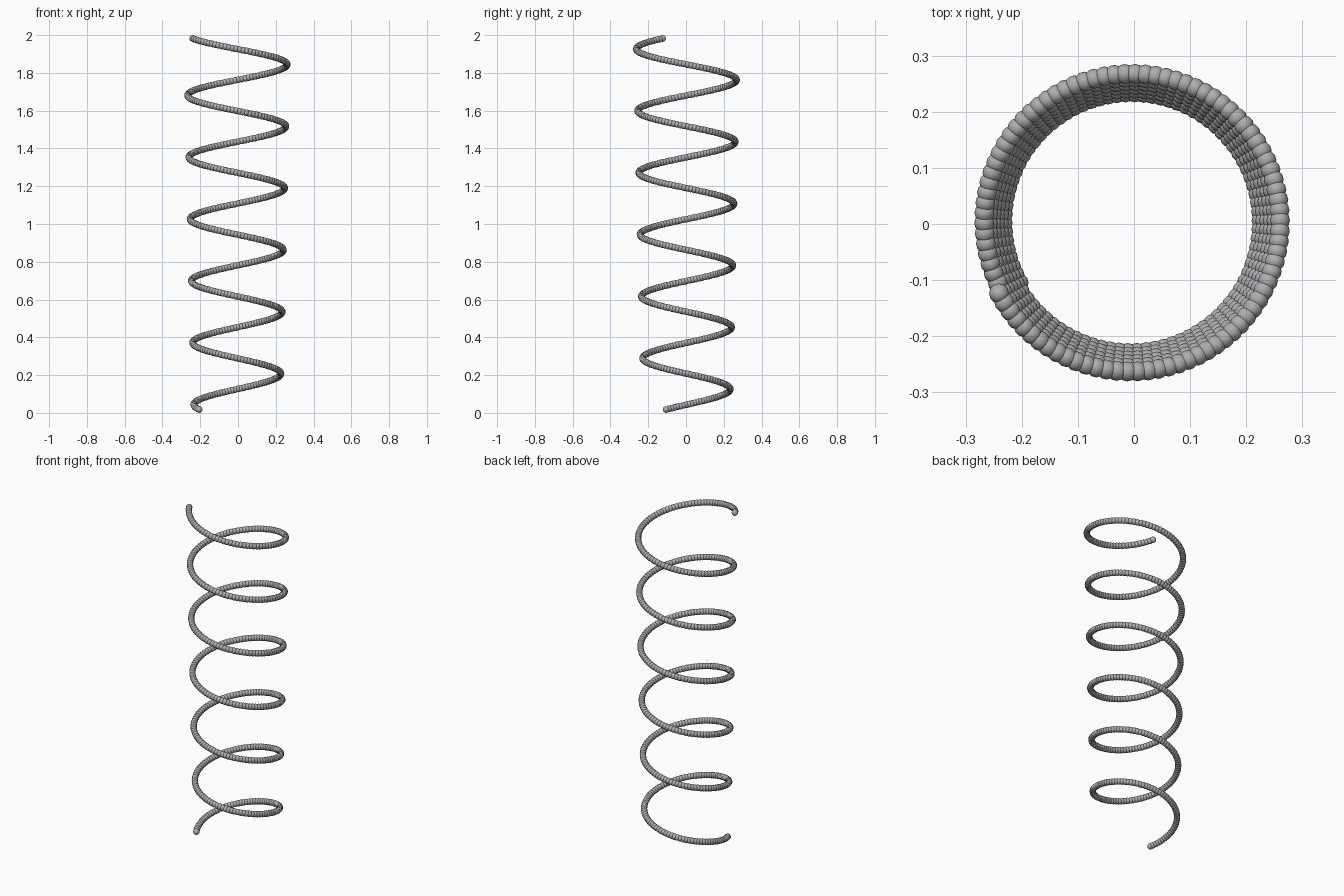
import bpy
import bmesh
from math import cos, sin, radians, tau
from mathutils import Vector

cube = bpy.data.objects.get("Cube")
if cube:
    bpy.data.objects.remove(cube, do_unlink=True)

# Spring dimensions
TURNS = 6
BEADS_PER_TURN = 90
BEAD_RADIUS = 0.0178
BOTTOM_RADIUS, TOP_RADIUS = 0.2285, 0.268
START_ANGLE = radians(208.5)
AXIS_X, AXIS_Y = -0.005, 0.004
HEIGHT = 2.0

# Plain grey metal
grey = bpy.data.materials.new("grey_metal")
grey.use_nodes = True
colour = (0.42, 0.42, 0.42, 1)
grey.diffuse_color = colour
grey.node_tree.nodes["Principled BSDF"].inputs["Base Color"].default_value = colour


def coil_point(t):
    """Point on the slightly widening coil, t running from 0 (bottom) to 1 (top)."""
    angle = START_ANGLE - t * TURNS * tau
    radius = BOTTOM_RADIUS + t * (TOP_RADIUS - BOTTOM_RADIUS)
    z = BEAD_RADIUS + t * (HEIGHT - 2 * BEAD_RADIUS)
    return Vector((AXIS_X + radius * cos(angle), AXIS_Y + radius * sin(angle), z))


# One round bead as the pattern
bm = bmesh.new()
bmesh.ops.create_uvsphere(bm, u_segments=12, v_segments=8, radius=BEAD_RADIUS)
bm.verts.index_update()
bead_verts = [v.co.copy() for v in bm.verts]
bead_faces = [[v.index for v in f.verts] for f in bm.faces]
bm.free()

# Coil of overlapping beads
verts, faces = [], []
count = TURNS * BEADS_PER_TURN
for i in range(count + 1):
    centre = coil_point(i / count)
    start = len(verts)
    verts += [centre + co for co in bead_verts]
    faces += [[start + index for index in face] for face in bead_faces]

mesh = bpy.data.meshes.new("spring_coil")
mesh.from_pydata(verts, [], faces)
mesh.shade_smooth()
mesh.materials.append(grey)
spring = bpy.data.objects.new("spring_coil", mesh)
bpy.context.collection.objects.link(spring)
